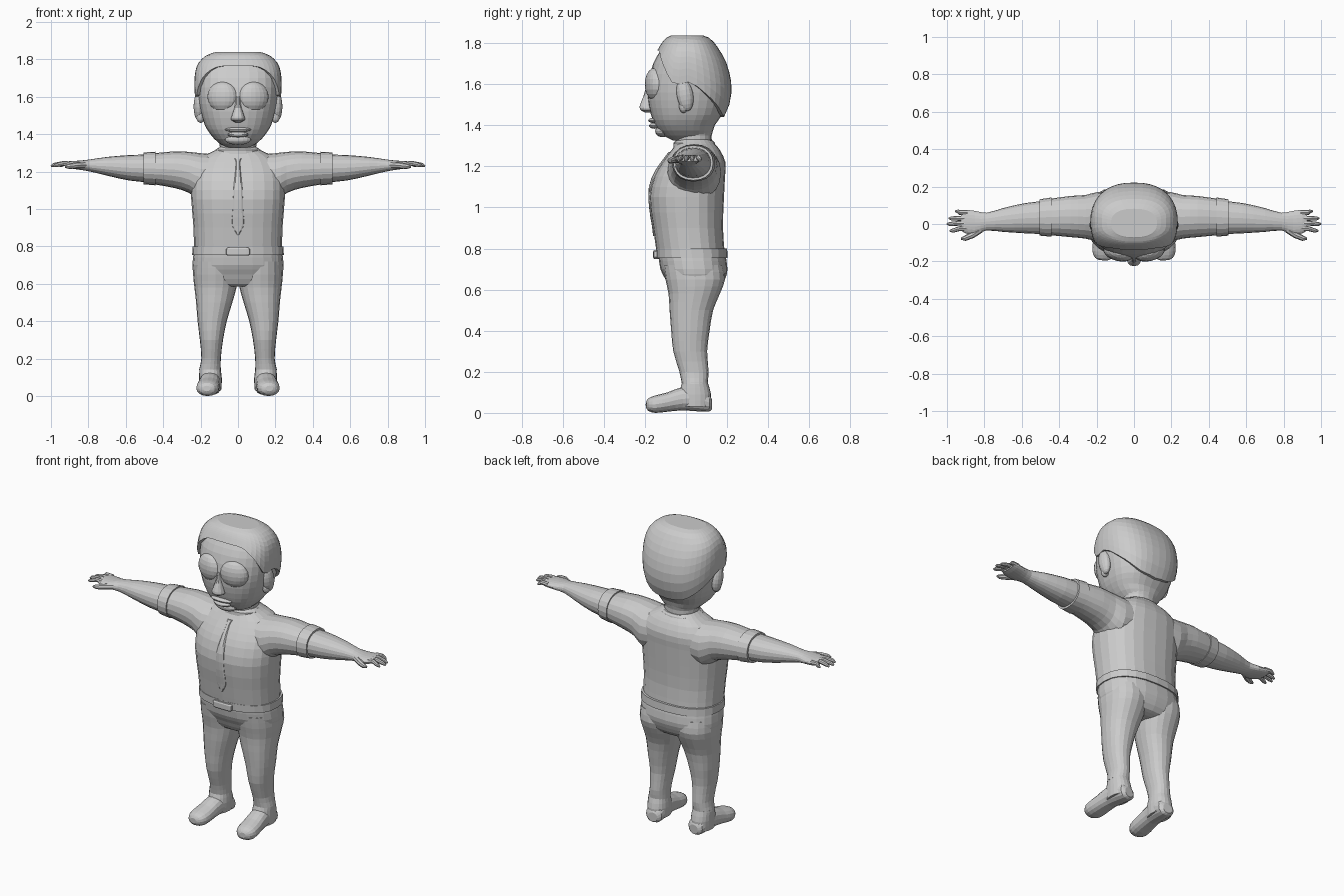
import bpy, bmesh, math
from mathutils import Vector, Matrix

cube = bpy.data.objects.get("Cube")
if cube:
    bpy.data.objects.remove(cube, do_unlink=True)

clay = bpy.data.materials.new("plain_grey")
clay.use_nodes = True
GREY = (0.6, 0.6, 0.6, 1)
clay.diffuse_color = GREY
clay.node_tree.nodes["Principled BSDF"].inputs["Base Color"].default_value = GREY


def finish(name, bm):
    bmesh.ops.recalc_face_normals(bm, faces=bm.faces)
    mesh = bpy.data.meshes.new(name)
    bm.to_mesh(mesh)
    bm.free()
    mesh.materials.append(clay)
    obj = bpy.data.objects.new(name, mesh)
    bpy.context.collection.objects.link(obj)
    return obj


def sample(table, t):
    """Smoothly interpolate the rows of a section table at position t."""
    last = len(table) - 1
    i = 0
    while i < last - 1 and t > table[i + 1][0]:
        i += 1
    a, b = table[i], table[i + 1]
    before, after = table[max(i - 1, 0)], table[min(i + 2, last)]
    h = b[0] - a[0]
    u = (t - a[0]) / h
    row = []
    for k in range(1, len(a)):
        m0 = (b[k] - before[k]) / (b[0] - before[0]) * h
        m1 = (after[k] - a[k]) / (after[0] - a[0]) * h
        d = b[k] - a[k]
        row.append(a[k] + u * m0 + u * u * (3 * d - 2 * m0 - m1) + u ** 3 * (m0 + m1 - 2 * d))
    return row


def section_point(row, t, angle, power, axis, grow=0):
    """Point on a rounded section with bounds lo0, hi0, lo1, hi1."""
    lo0, hi0, lo1, hi1 = row
    c, s = math.cos(angle), math.sin(angle)
    p = (lo0 + hi0) / 2 + ((hi0 - lo0) / 2 + grow) * math.copysign(abs(c) ** (2 / power), c)
    q = (lo1 + hi1) / 2 + ((hi1 - lo1) / 2 + grow) * math.copysign(abs(s) ** (2 / power), s)
    return Vector((p, q, t)) if axis == "z" else Vector((t, p, q))


def skin(name, rings, side=1):
    """Join rings of points with quads and close both ends."""
    bm = bmesh.new()
    loops = [[bm.verts.new((p.x * side, p.y, p.z)) for p in ring] for ring in rings]
    n = len(loops[0])
    for a, b in zip(loops, loops[1:]):
        for j in range(n):
            bm.faces.new((a[j], a[(j + 1) % n], b[(j + 1) % n], b[j]))
    bm.faces.new(loops[0])
    bm.faces.new(loops[-1])
    return finish(name, bm)


def loft(name, table, axis="z", side=1, power=2.2, segs=20, steps=2):
    stops = []
    for a, b in zip(table, table[1:]):
        stops += [a[0] + (b[0] - a[0]) * k / steps for k in range(steps)]
    stops.append(table[-1][0])
    rings = [[section_point(sample(table, t), t, math.tau * j / segs, power, axis)
              for j in range(segs)] for t in stops]
    return skin(name, rings, side)


def wide(*rows):
    """Symmetric sections: height, half width, front, back."""
    return [(z, -w, w, y0, y1) for z, w, y0, y1 in rows]


def blob(name, centre, size, segs=16, tilt=0, axis="X"):
    bm = bmesh.new()
    bmesh.ops.create_uvsphere(bm, u_segments=segs, v_segments=10, radius=1)
    turn = Matrix.Rotation(math.radians(tilt), 4, axis)
    bm.transform(Matrix.Translation(centre) @ turn @ Matrix.Diagonal((*size, 1)))
    return finish(name, bm)


def tube(name, points, radii, side=1, segs=8):
    """Round limb along a path, used for fingers."""
    pts = [Vector(p) for p in points]
    rings = []
    for i, p in enumerate(pts):
        d = (pts[min(i + 1, len(pts) - 1)] - pts[max(i - 1, 0)]).normalized()
        u = d.cross(Vector((0, 0, 1))).normalized()
        v = u.cross(d)
        rings.append([p + radii[i] * (u * math.cos(a) + v * math.sin(a))
                      for a in (math.tau * j / segs for j in range(segs))])
    return skin(name, rings, side)


# Shirt body, trousers seat and belt
loft("shirt_body", wide(
    (0.76, .235, -.14, .19), (0.9, .238, -.16, .18), (1.05, .25, -.178, .185),
    (1.15, .25, -.155, .19), (1.22, .235, -.115, .192), (1.28, .19, -.07, .165),
    (1.31, .13, -.05, .14), (1.33, .1, -.04, .12)), power=2.4, segs=24)
loft("trousers_seat", wide(
    (0.585, .12, -.05, .12), (0.6, .2, -.075, .16), (0.65, .235, -.1, .19),
    (0.7, .244, -.125, .202), (0.78, .235, -.135, .19)), power=2.4, segs=24)
loft("belt", wide((0.755, .245, -.145, .203), (0.8, .243, -.147, .2)),
     power=2.4, segs=24, steps=1)
loft("belt_buckle", wide((0.75, .055, -.156, -.13), (0.758, .063, -.16, -.13),
                         (0.785, .063, -.16, -.13), (0.793, .055, -.156, -.13)),
     power=6, steps=1)

# Necktie following the chest
loft("necktie", wide(
    (0.86, .004, -.16, -.14), (0.91, .033, -.166, -.14), (1.0, .03, -.18, -.15),
    (1.1, .026, -.181, -.14), (1.18, .018, -.15, -.1), (1.25, .012, -.1, -.06),
    (1.27, .02, -.085, -.04)), power=3, segs=12)

# Neck and collar
loft("neck", wide((1.28, .1, -.05, .13), (1.35, .098, -.05, .125), (1.43, .13, -.06, .15)))
loft("collar", wide((1.295, .125, -.062, .145), (1.315, .122, -.06, .14),
                    (1.325, .108, -.05, .13)), steps=1)

# Head
HEAD = wide(
    (1.325, .05, -.06, .08), (1.35, .1, -.11, .12), (1.4, .148, -.15, .14),
    (1.45, .178, -.17, .175), (1.52, .2, -.185, .2), (1.6, .214, -.185, .205),
    (1.7, .216, -.16, .18), (1.77, .198, -.12, .14), (1.815, .15, -.085, .1),
    (1.83, .1, -.05, .06))
loft("head", HEAD, power=2.4, segs=28)

# Hair cap: shell whose lower edge follows the hairline
HAIRLINE = [(-90, 1.765), (-60, 1.755), (-35, 1.69), (-15, 1.6), (0, 1.61),
            (25, 1.54), (60, 1.46), (90, 1.44)]
SEGS, ROWS = 40, 10


def hair_ring(row):
    ring = []
    for j in range(SEGS):
        angle = math.tau * j / SEGS
        start = sample(HAIRLINE, math.degrees(math.asin(math.sin(angle))))[0]
        f = max(row, 0) / ROWS
        z = start + (1.828 - start) * (1 - (1 - f) ** 1.6)
        ring.append(section_point(sample(HEAD, z), z + .01 * f, angle, 2.4, "z",
                                  -.015 if row < 0 else .016))
    return ring


skin("hair", [hair_ring(r) for r in range(-1, ROWS + 1)])

# Face
loft("nose", wide(
    (1.462, .012, -.2, -.15), (1.475, .036, -.222, -.15), (1.495, .034, -.225, -.15),
    (1.54, .02, -.208, -.15), (1.6, .012, -.19, -.15)), segs=12)
blob("upper_lip", (0, -.158, 1.424), (.07, .026, .013))
blob("lower_lip", (0, -.152, 1.398), (.055, .028, .015))
blob("chin", (0, -.115, 1.372), (.07, .035, .03))

for side, label in ((1, "left"), (-1, "right")):
    blob(label + "_eye", (side * .083, -.152, 1.6), (.083, .046, .08), 20, side * 14, "Z")
    blob(label + "_ear", (side * .208, -.005, 1.548), (.03, .04, .08), 14, 10)
    blob(label + "_ear_lobe", (side * .2, -.012, 1.495), (.024, .022, .035), 12)

    # Arm: sleeve, cuff, forearm with hand, fingers
    loft(label + "_sleeve", [
        (.1, -.08, .17, 1.07, 1.29), (.2, -.09, .17, 1.04, 1.298),
        (.26, -.078, .155, 1.085, 1.305), (.34, -.07, .15, 1.112, 1.308),
        (.47, -.058, .132, 1.135, 1.295)], "x", side)
    loft(label + "_cuff", [(.44, -.068, .142, 1.126, 1.306),
                           (.505, -.062, .132, 1.132, 1.302)], "x", side, steps=1)
    loft(label + "_forearm", [
        (.46, -.055, .125, 1.14, 1.292), (.58, -.05, .112, 1.152, 1.288),
        (.7, -.042, .085, 1.178, 1.278), (.79, -.035, .06, 1.2, 1.265),
        (.85, -.055, .07, 1.21, 1.258), (.9, -.05, .075, 1.217, 1.256),
        (.925, -.035, .07, 1.224, 1.25)], "x", side)
    for finger, y0, y1, tip in (("little", .062, .068, .955), ("ring", .03, .03, .99),
                                ("middle", .004, .0, 1), ("index", -.025, -.036, .985)):
        tube(label + "_" + finger + "_finger",
             [(.89, y0, 1.24), (.935, y0, 1.243), (tip - .015, y1, 1.235), (tip, y1, 1.228)],
             (.014, .013, .011, .005), side)
    tube(label + "_thumb", [(.82, -.03, 1.235), (.865, -.06, 1.233), (.905, -.077, 1.228),
                            (.925, -.078, 1.226)], (.018, .017, .014, .006), side)

    # Leg
    loft(label + "_trouser_leg", [
        (.14, .092, .208, -.02, .105), (.2, .092, .196, -.032, .11),
        (.3, .08, .204, -.062, .103), (.4, .06, .216, -.072, .115),
        (.5, .03, .224, -.08, .132), (.58, .008, .233, -.085, .165),
        (.65, .0, .24, -.1, .19), (.72, .01, .235, -.11, .18)], side=side)

    # Shoe: ankle and foot swept from heel to toe
    loft(label + "_shoe_ankle", [(.03, .09, .205, -.03, .118), (.09, .086, .208, -.035, .122),
                                 (.15, .094, .206, -.018, .105)], side=side)
    shoe = loft(label + "_shoe", [
        (-.125, -.03, .03, .015, .07), (-.11, -.05, .05, .006, .095),
        (-.05, -.056, .056, .008, .125), (.02, -.056, .056, .012, .125),
        (.09, -.06, .06, .006, .1), (.15, -.06, .06, .0, .085),
        (.185, -.042, .042, .01, .07), (.195, -.02, .02, .025, .055)], "x", segs=16)
    shoe.data.transform(Matrix.Translation((side * .15, 0, 0))
                        @ Matrix.Rotation(math.radians(-90 + side * 5), 4, "Z"))
